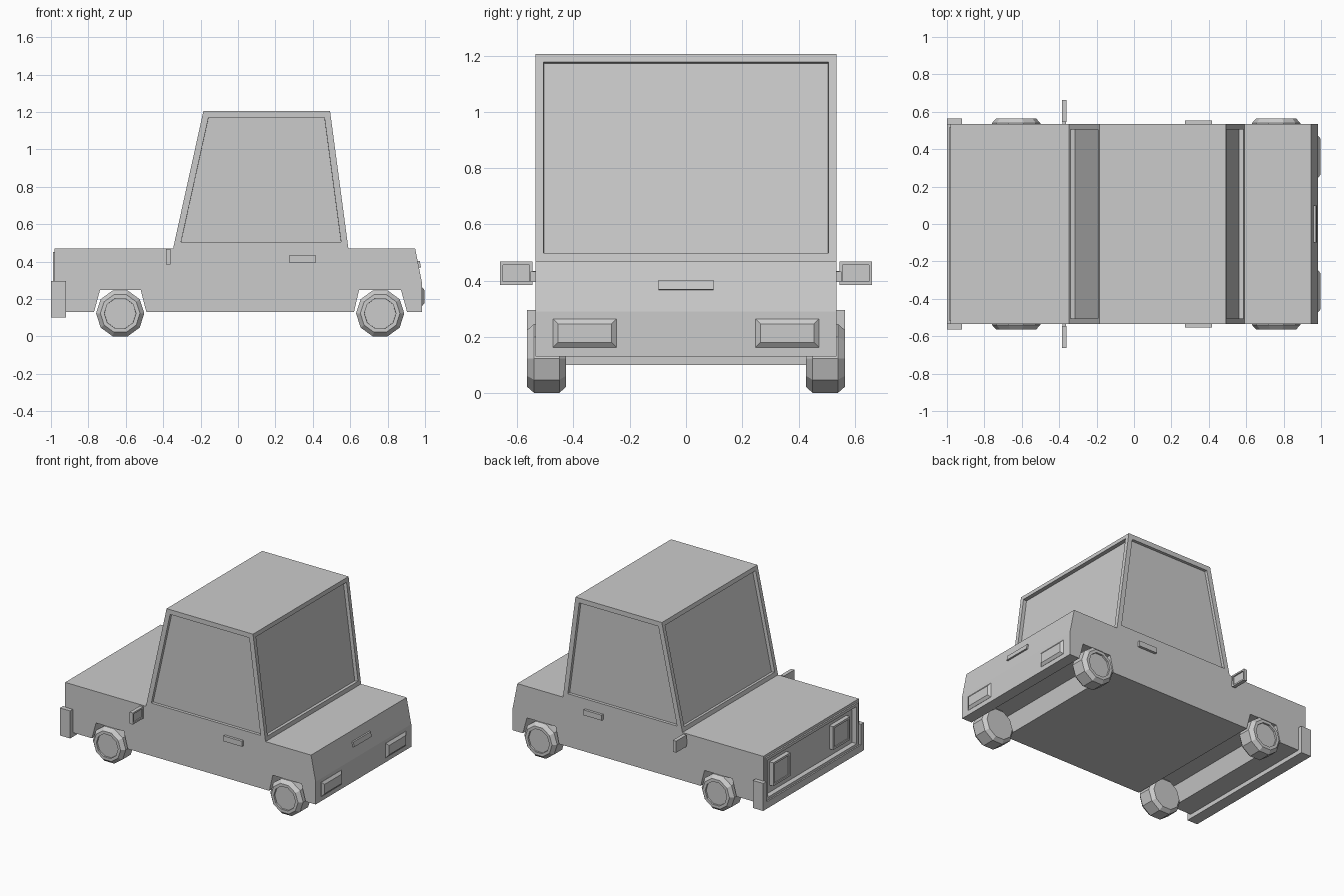
import bpy, bmesh, math
from mathutils import Vector

if "Cube" in bpy.data.objects:
    bpy.data.objects.remove(bpy.data.objects["Cube"])


def prism(pts, y0, y1):
    """Extrude an (x, z) outline from y0 to y1."""
    bm = bmesh.new()
    a = [bm.verts.new((x, y0, z)) for x, z in pts]
    b = [bm.verts.new((x, y1, z)) for x, z in pts]
    bm.faces.new(a)
    bm.faces.new(b)
    for i in range(len(pts)):
        j = (i + 1) % len(pts)
        bm.faces.new((a[i], a[j], b[j], b[i]))
    bmesh.ops.recalc_face_normals(bm, faces=bm.faces[:])
    return bm


def box(x0, x1, y0, y1, z0, z1):
    return prism([(x0, z0), (x1, z0), (x1, z1), (x0, z1)], y0, y1)


def side(bm, d):
    """Outermost face looking in direction d."""
    d = Vector(d)
    bm.normal_update()
    return max((f for f in bm.faces if f.normal.dot(d) > 0.8),
               key=lambda f: f.calc_center_median().dot(d))


def inset(bm, f, thickness, depth=0.0):
    bmesh.ops.inset_individual(bm, faces=[f], thickness=thickness, depth=depth,
                               use_even_offset=True)
    bm.normal_update()


def panel(bm, f, margin, depth):
    """Framed face pushed straight in (or out)."""
    inset(bm, f, margin)
    n = f.normal.copy()
    inset(bm, f, 0.0005)
    for v in f.verts:
        v.co += n * depth


def finish(name, bm, mirror=False):
    me = bpy.data.meshes.new(name)
    bm.to_mesh(me)
    bm.free()
    ob = bpy.data.objects.new(name, me)
    bpy.context.collection.objects.link(ob)
    if mirror:
        m = ob.modifiers.new("Mirror", 'MIRROR')
        m.use_axis = (False, True, False)
    return ob


W = 0.535  # half width of the body

# Lower body with wheel arches and a framed grille recess
bm = prism([(-0.98, 0.47), (-0.98, 0.13), (-0.77, 0.13), (-0.738, 0.247),
            (-0.52, 0.247), (-0.49, 0.13), (0.62, 0.13), (0.647, 0.247),
            (0.872, 0.247), (0.904, 0.13), (0.983, 0.13), (0.983, 0.29),
            (0.947, 0.47)], -W, W)
front = side(bm, (-1, 0, 0))
panel(bm, front, 0.018, 0.01)
panel(bm, front, 0.02, -0.035)
finish("body", bm)

# Cabin with recessed windows on all four sides
bm = prism([(-0.347, 0.47), (0.59, 0.47), (0.492, 1.205), (-0.185, 1.205)], -W, W)
windows = [(side(bm, d), m, t) for d, m, t in (
    ((1, 0, 0), 0.029, 0.025), ((-1, 0, 0), 0.029, 0.025),
    ((0, 1, 0), 0.034, 0.02), ((0, -1, 0), 0.034, 0.02))]
for f, m, t in windows:
    panel(bm, f, m, -t)
finish("cabin", bm)

# Wheels: ten-sided, chamfered, with a sunken hub
for label, cx in (("front", -0.63), ("rear", 0.76)):
    ring = [(cx + 0.129 * math.cos(math.tau * i / 10),
             0.123 + 0.129 * math.sin(math.tau * i / 10)) for i in range(10)]
    bm = prism(ring, 0.45, 0.54)
    outer, inner = side(bm, (0, 1, 0)), side(bm, (0, -1, 0))
    inset(bm, inner, 0.022, 0.023)
    inset(bm, outer, 0.022, 0.025)
    panel(bm, outer, 0.02, -0.012)
    finish(label + "_wheels", bm, True)

# Bumper bar and tall corner guards
finish("bumper_bar", box(-1.0, -0.92, -W, W, 0.10, 0.15))
finish("bumper_ends", box(-1.0, -0.92, W - 0.005, 0.565, 0.10, 0.295), True)

# Headlights inside the grille
bm = box(-0.985, -0.95, 0.24, 0.43, 0.22, 0.385)
panel(bm, side(bm, (-1, 0, 0)), 0.015, -0.006)
finish("headlights", bm, True)

# Tail lights with bevelled faces
bm = box(0.97, 0.984, 0.247, 0.473, 0.162, 0.264)
inset(bm, side(bm, (1, 0, 0)), 0.018, 0.014)
finish("tail_lights", bm, True)

# Trunk handle, tilted with the rear slope
finish("trunk_handle", prism([(0.955, 0.365), (0.979, 0.368),
                              (0.972, 0.402), (0.95, 0.402)], -0.098, 0.098))

# Door handles
finish("door_handles", box(0.273, 0.417, W - 0.01, 0.553, 0.395, 0.433), True)

# Side mirrors with sunken glass and short arms
bm = box(-0.386, -0.36, 0.545, 0.662, 0.385, 0.467)
panel(bm, side(bm, (1, 0, 0)), 0.011, -0.008)
finish("mirrors", bm, True)
finish("mirror_arms", box(-0.382, -0.364, W - 0.01, 0.55, 0.395, 0.434), True)
